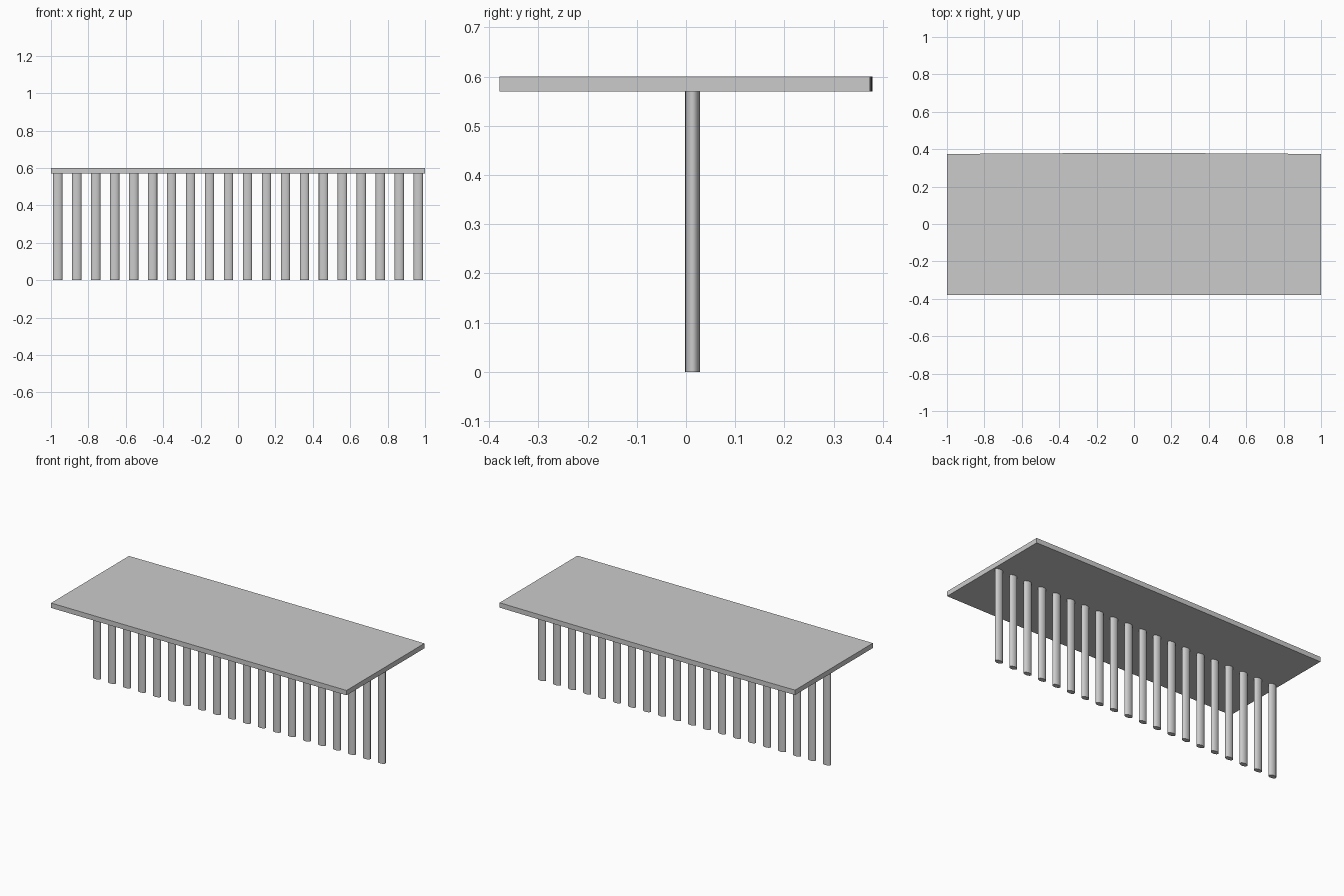
import bpy, bmesh, math

if "Cube" in bpy.data.objects:
    bpy.data.objects.remove(bpy.data.objects["Cube"])


def prism(name, outline, z0, z1, smooth=False):
    """Extrude a closed xy outline from z0 to z1."""
    bm = bmesh.new()
    base = bm.faces.new([bm.verts.new((x, y, z0)) for x, y in outline])
    top = bmesh.ops.extrude_face_region(bm, geom=[base])["geom"]
    for v in top:
        if isinstance(v, bmesh.types.BMVert):
            v.co.z = z1
    bmesh.ops.recalc_face_normals(bm, faces=bm.faces)
    mesh = bpy.data.meshes.new(name)
    bm.to_mesh(mesh)
    bm.free()
    obj = bpy.data.objects.new(name, mesh)
    bpy.context.collection.objects.link(obj)
    if smooth:
        bpy.context.view_layer.objects.active = obj
        obj.select_set(True)
        bpy.ops.object.shade_smooth_by_angle(angle=math.radians(40))
        obj.select_set(False)
    return obj


# Table top: straight front and ends, back edge bowed very slightly
back = [(1 - i / 8, 0.379 - 0.005 * (1 - i / 8) ** 2) for i in range(17)]
prism("table_top", [(-1, -0.379), (1, -0.379)] + back, 0.57, 0.60)

# Row of oval slats under the centre
COUNT, FIRST, LAST = 20, -0.964, 0.964
for k in range(COUNT):
    cx = FIRST + (LAST - FIRST) * k / (COUNT - 1)
    oval = [(cx + 0.025 * math.cos(math.tau * i / 32),
             0.0133 + 0.015 * math.sin(math.tau * i / 32)) for i in range(32)]
    prism(f"support_slat_{k + 1}", oval, 0.0, 0.57, smooth=True)
